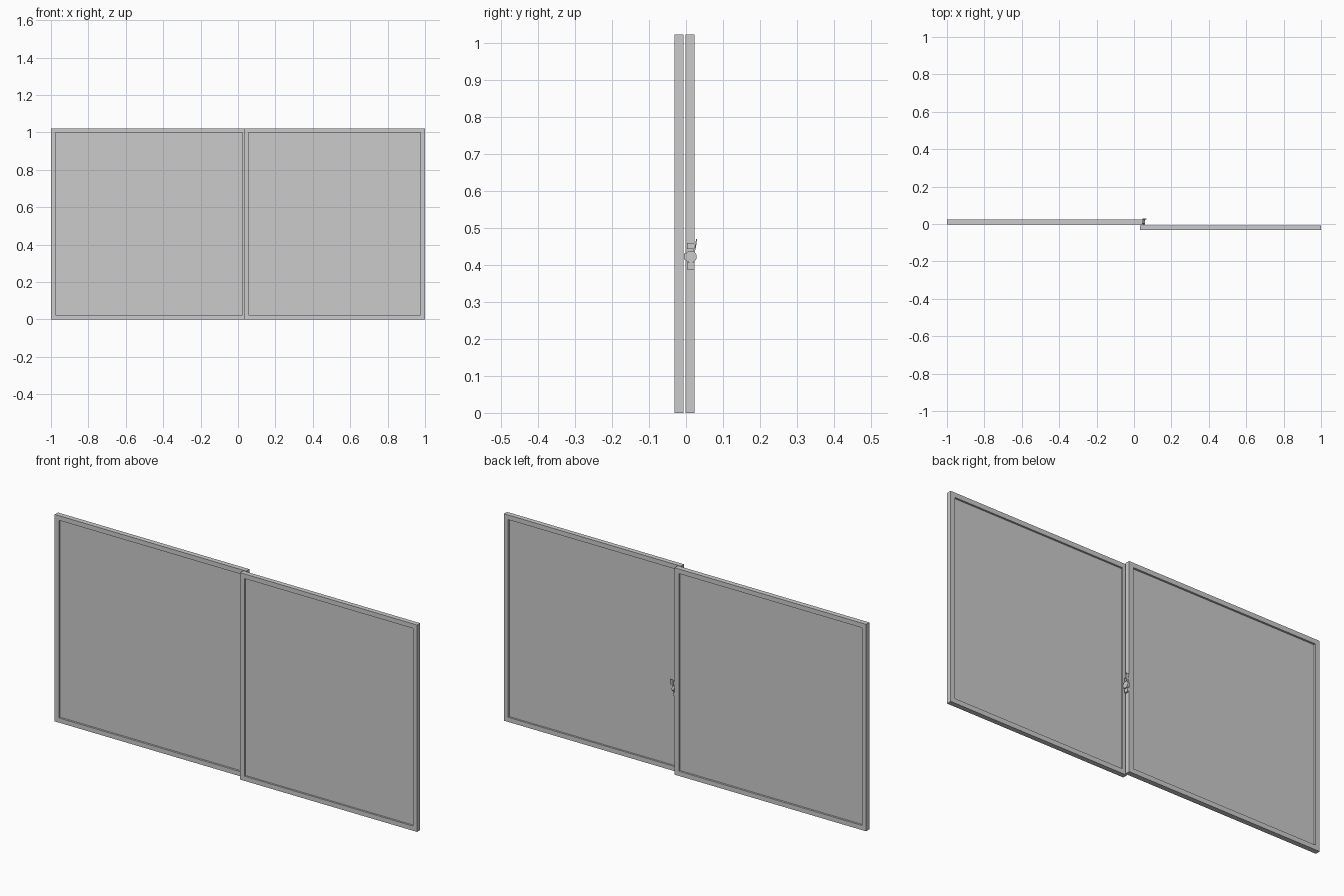
import bpy
from math import pi
from mathutils import Matrix, Vector

if "Cube" in bpy.data.objects:
    bpy.data.objects.remove(bpy.data.objects["Cube"])


def box(name, x0, x1, y0, y1, z0, z1, tilt=0):
    bpy.ops.mesh.primitive_cube_add(size=1)
    o = bpy.context.object
    o.name = name
    o.data.transform(Matrix.Diagonal((x1 - x0, y1 - y0, z1 - z0, 1)))
    o.location = ((x0 + x1) / 2, (y0 + y1) / 2, (z0 + z1) / 2)
    o.rotation_euler.x = tilt
    return o


def disc(name, r, x0, x1, y, z, sides=24):
    bpy.ops.mesh.primitive_cylinder_add(vertices=sides, radius=r, depth=x1 - x0,
                                        location=((x0 + x1) / 2, y, z),
                                        rotation=(0, pi / 2, 0))
    bpy.context.object.name = name
    bpy.ops.object.shade_smooth_by_angle()


def sash(name, x0, x1, y0, y1, height=1.022, w=0.023):
    # one-piece frame: outer and inner rectangles joined by a ring of quads
    verts = []
    for y in (y0, y1):
        for i in (0, w):
            verts += [(x0 + i, y, i), (x1 - i, y, i),
                      (x1 - i, y, height - i), (x0 + i, y, height - i)]
    faces = []
    for k in range(4):
        n = (k + 1) % 4
        faces += [(k, n, 4 + n, 4 + k), (8 + n, 8 + k, 12 + k, 12 + n),
                  (n, k, 8 + k, 8 + n), (4 + k, 4 + n, 12 + n, 12 + k)]
    me = bpy.data.meshes.new(name + "_frame")
    me.from_pydata(verts, [], faces)
    bpy.context.collection.objects.link(bpy.data.objects.new(name + "_frame", me))
    # recessed glass pane
    c = (y0 + y1) / 2
    box(name + "_pane", x0 + w, x1 - w, c - 0.003, c + 0.003, w, height - w)


# Two sliding sashes, overlapping in the middle
sash("left_sash", -1.0, 0.046, -0.002, 0.023)
sash("right_sash", 0.033, 1.0, -0.031, -0.007)

# Latch on the end of the back sash
box("latch_upper_mount", 0.046, 0.054, 0.003, 0.023, 0.443, 0.459)
box("latch_lower_mount", 0.046, 0.054, 0.003, 0.023, 0.388, 0.406)
box("latch_plate", 0.046, 0.049, 0.005, 0.021, 0.40, 0.45)
disc("latch_drum", 0.016, 0.046, 0.058, 0.013, 0.422)
box("latch_hook", 0.049, 0.056, -0.006, 0.004, 0.415, 0.431)
# Thumb lever: an arm leading to an angled tab
box("latch_arm", 0.052, 0.058, 0.0195, 0.0245, 0.422, 0.448, -0.1)
box("latch_tab", 0.051, 0.067, 0.025, 0.028, 0.442, 0.470, -0.15)
